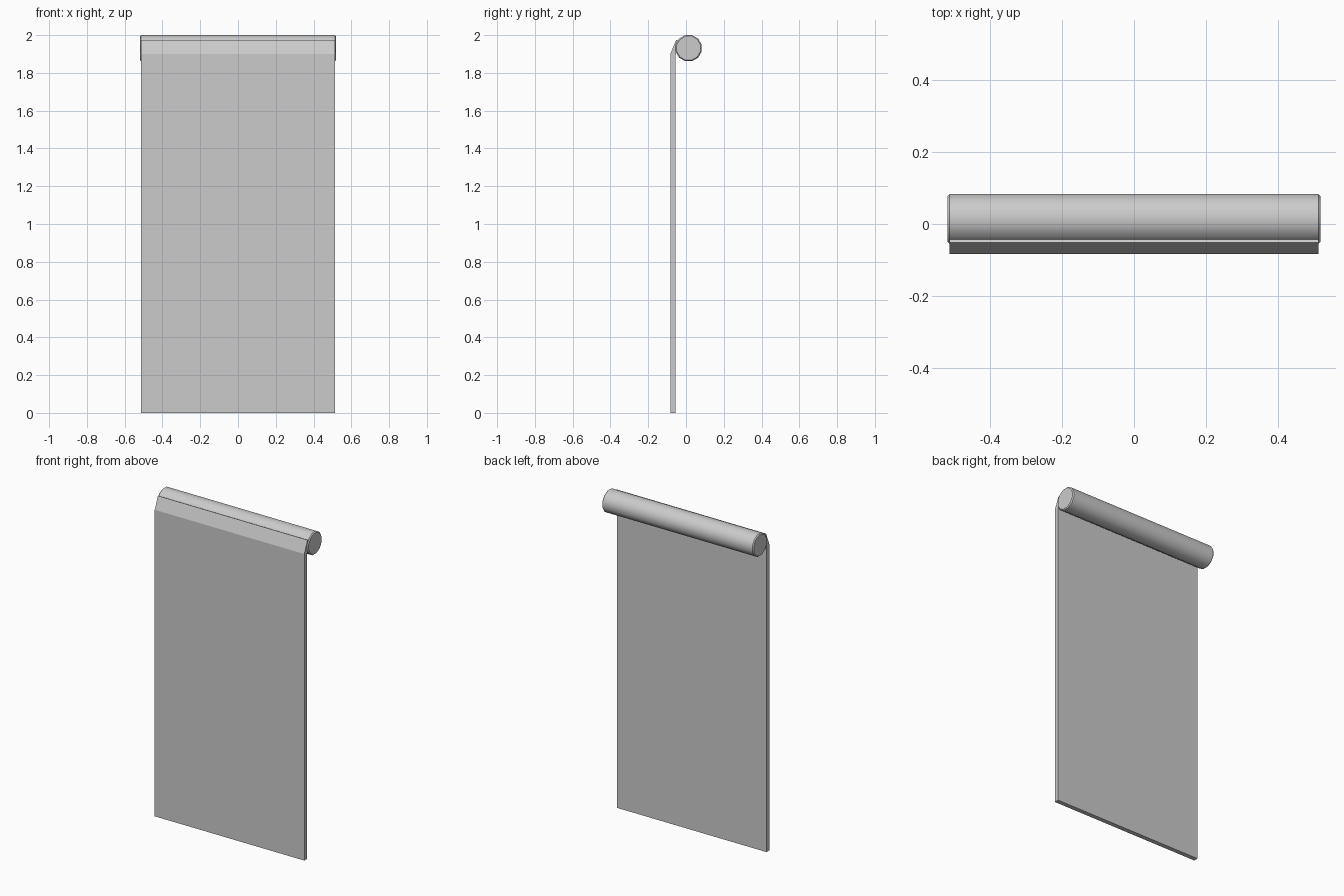
import bpy, bmesh, math

if "Cube" in bpy.data.objects:
    bpy.data.objects.remove(bpy.data.objects["Cube"])


def extrude_profile(name, profile, half_width, bevel=0.0):
    """Solid from a (y, z) profile swept along x, with optional end chamfers."""
    bm = bmesh.new()
    face = bm.faces.new([bm.verts.new((-half_width, y, z)) for y, z in profile])
    ext = bmesh.ops.extrude_face_region(bm, geom=[face], use_keep_orig=True)
    moved = [g for g in ext["geom"] if isinstance(g, bmesh.types.BMVert)]
    bmesh.ops.translate(bm, vec=(2 * half_width, 0, 0), verts=moved)
    bmesh.ops.recalc_face_normals(bm, faces=bm.faces)
    if bevel:
        rims = [e for e in bm.edges
                if abs(e.verts[0].co.x - e.verts[1].co.x) < 1e-5]
        bmesh.ops.bevel(bm, geom=rims, offset=bevel, segments=1,
                        affect='EDGES', profile=0.5)
    mesh = bpy.data.meshes.new(name)
    bm.to_mesh(mesh)
    bm.free()
    obj = bpy.data.objects.new(name, mesh)
    bpy.context.collection.objects.link(obj)
    return obj


# Rolled-up tube: twelve sides, flat on top, chamfered ends
APOTHEM, CY = 0.069, 0.014
CZ = 2.0 - APOTHEM
R = APOTHEM / math.cos(math.pi / 12)
ring = [(CY + R * math.cos(math.radians(15 + 30 * i)),
         CZ + R * math.sin(math.radians(15 + 30 * i))) for i in range(12)]
roll = extrude_profile("roll", ring, 0.519, bevel=0.006)
bpy.context.view_layer.objects.active = roll
roll.select_set(True)
bpy.ops.object.shade_smooth_by_angle(angle=math.radians(35))

# Hanging sheet, bent back at the top to meet the roll
sheet = [(-0.083, 0.0), (-0.055, 0.0), (-0.055, 1.895),
         (-0.030, 1.965), (-0.052, 1.975), (-0.083, 1.90)]
extrude_profile("hanging_sheet", sheet, 0.513)
